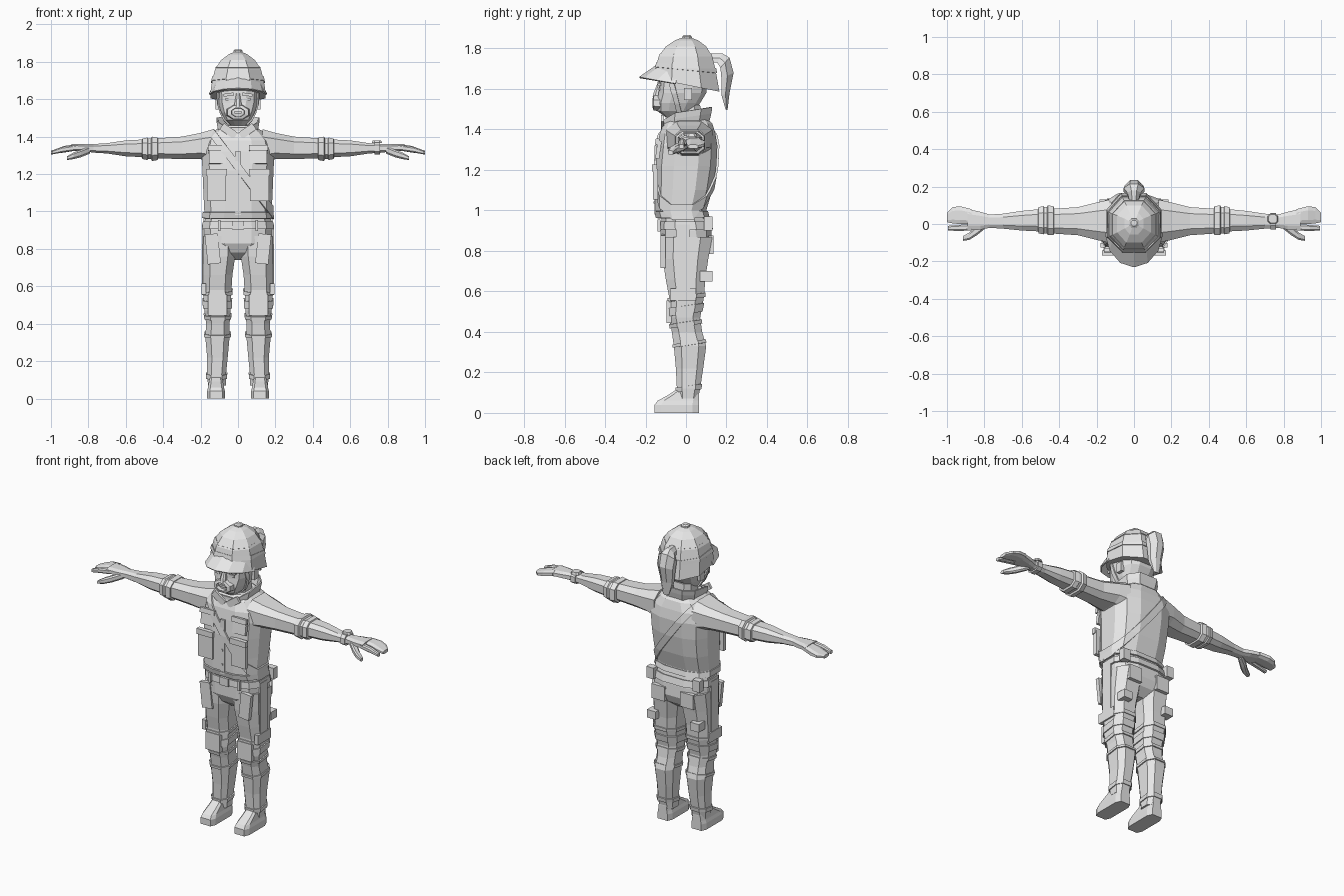
import bpy, bmesh, math
from mathutils import Vector, Matrix

if "Cube" in bpy.data.objects:
    bpy.data.objects.remove(bpy.data.objects["Cube"])

CM = 0.01
grey = bpy.data.materials.new("light_grey")
grey.use_nodes = True
grey.diffuse_color = (0.8, 0.8, 0.8, 1)
grey.node_tree.nodes["Principled BSDF"].inputs["Base Color"].default_value = grey.diffuse_color


def finish(name, bm, mirror=False, thick=0):
    """Turn a bmesh into an object, optionally thickened and mirrored."""
    bmesh.ops.recalc_face_normals(bm, faces=bm.faces)
    mesh = bpy.data.meshes.new(name)
    bm.to_mesh(mesh)
    bm.free()
    mesh.materials.append(grey)
    obj = bpy.data.objects.new(name, mesh)
    bpy.context.collection.objects.link(obj)
    if thick:
        solid = obj.modifiers.new("thickness", "SOLIDIFY")
        solid.thickness = thick * CM
        solid.offset = 1
    if mirror:
        obj.modifiers.new("mirror", "MIRROR")
    return obj


def loft(name, axis, rows, sides=8, power=0.7, mirror=False, caps=True, thick=0, shift=None):
    """Skin rounded-box sections; each row is station, low a, high a, low b, high b."""
    bm = bmesh.new()
    rings = []
    for t, a0, a1, b0, b1 in rows:
        ring = []
        for i in range(sides):
            ang = math.tau * (i + 0.5) / sides
            c, s = (math.copysign(abs(f / math.cos(math.pi / sides)) ** power, f)
                    for f in (math.cos(ang), math.sin(ang)))
            a = (a0 + a1) / 2 + c * (a1 - a0) / 2
            b = (b0 + b1) / 2 + s * (b1 - b0) / 2
            p = Vector((a, b, t) if axis == "z" else (t, a, b))
            if shift:
                p.z += shift(p)
            ring.append(bm.verts.new(p * CM))
        rings.append(ring)
    for lo, hi in zip(rings, rings[1:]):
        for i in range(sides):
            j = (i + 1) % sides
            bm.faces.new((lo[i], lo[j], hi[j], hi[i]))
    if caps:
        bm.faces.new(rings[0])
        bm.faces.new(rings[-1])
    return finish(name, bm, mirror, thick)


def body(rows):
    """Centred sections given as height, half width, front, back."""
    return [(z, -w, w, y0, y1) for z, w, y0, y1 in rows]


def band(name, source, point, normal, half, thick, mirror=False):
    """Strap that hugs a part, cut from its surface between two planes."""
    bm = bmesh.new()
    bm.from_mesh(source.data)
    normal = Vector(normal).normalized()
    for side in (1, -1):
        bmesh.ops.bisect_plane(bm, geom=bm.verts[:] + bm.edges[:] + bm.faces[:],
                               plane_co=(Vector(point) + normal * half * side) * CM,
                               plane_no=normal * side, clear_outer=True)
    return finish(name, bm, mirror, thick)


def box(name, centre, size, mirror=False, tilt=0, axis="Y"):
    bm = bmesh.new()
    place = (Matrix.Translation(Vector(centre) * CM) @ Matrix.Rotation(math.radians(tilt), 4, axis)
             @ Matrix.Diagonal((*(Vector(size) * CM), 1)))
    bmesh.ops.create_cube(bm, size=1, matrix=place)
    return finish(name, bm, mirror)


# Jacket
torso = loft("jacket", "z", body([
    (96, 18.5, -14, 11), (100, 18, -15, 10), (110, 18.5, -15, 13), (122, 19, -15, 15),
    (132, 19.5, -14, 15.5), (138, 18, -13, 14.5), (143, 13, -11, 13), (146, 8, -8, 10)]), sides=12)
band("jacket_hem", torso, (0, 0, 98), (0, 0, 1), 1.6, 0.8)
band("shoulder_strap", torso, (2, 0, 121), (41, 0, 31), 2, 1)
box("button_placket", (0, -15, 115), (3, 1, 34))
for z in (104, 113, 122):
    box("button", (0, -15.6, z), (1, 0.8, 1))
box("lower_pocket", (11.5, -15, 113), (10, 2.5, 15), mirror=True)
box("lower_pocket_flap", (11.5, -15.6, 121), (11, 2.6, 3.5), mirror=True)
box("chest_pocket", (11, -13.6, 130), (9, 2, 9), mirror=True, tilt=-8, axis="X")
box("chest_pocket_flap", (11, -14.1, 134), (10, 2, 3), mirror=True, tilt=-8, axis="X")
loft("collar", "z", body([(142, 10, -11, 11.5), (146, 11, -11, 12.5), (149, 11.5, -11, 13)]),
     caps=False, thick=0.8, shift=lambda p: p.y * 0.15 - (2.5 if p.y < -9 else 0))
for side in (1, -1):
    box("lapel", (side * 5, -11.6, 143), (9, 1.5, 4), tilt=side * -35)

# Arms with rolled cuffs
loft("sleeve", "x", [(13, -10, 13, 126, 144), (20, -8.5, 11.5, 128, 142), (30, -6, 9, 128, 140),
                     (45, -5, 8, 128.5, 139)], mirror=True)
loft("sleeve_cuff", "x", [(42.5, -4, 7, 129, 138), (43, -6, 9.5, 127.5, 139.5),
                          (46, -6, 10, 127, 140), (46.5, -5, 9, 128, 139), (48, -5, 9, 128, 139),
                          (48.5, -5.5, 9.5, 127.5, 139.5), (51, -5, 9, 128, 139),
                          (51.5, -3, 7, 129, 138)], mirror=True)
loft("forearm", "x", [(50, -4, 8, 129, 138.5), (60, -3.5, 7, 129.5, 138), (70, -2.5, 5.5, 131, 136.5),
                      (78, -2, 5, 131.5, 136)], mirror=True)
loft("watch_strap", "x", [(73, -3, 6, 130.5, 137), (76, -3, 6, 130.5, 137)])
loft("watch_face", "z", [(136.5, 71.5, 77, 0, 5.5), (138, 72, 76.5, 0.5, 5)])

# Hands
loft("palm", "x", [(77, -2, 5, 131.5, 136), (82, -3, 6.5, 132, 136), (89, -3.5, 8, 132.5, 136)],
     mirror=True)
loft("fingers", "x", [(87, 0, 8, 132.5, 136), (93, 0, 9.5, 131.5, 135), (97, 0.3, 9, 131, 133.5),
                      (100, 1, 6, 130.5, 132.5)], mirror=True)
loft("index_finger", "x", [(87, -3.5, 0, 132.5, 135.5), (94, -3.7, -0.5, 131.5, 134.5),
                           (99.5, -3.5, -1, 130.5, 132.5)], mirror=True)
loft("thumb", "x", [(79, -2, 2, 131, 135), (84, -6, -1, 129, 133), (88, -8.5, -4.5, 128, 131.5),
                    (91.5, -9, -6.5, 127.5, 129.5)], mirror=True)

# Trousers and belt
hips = loft("trouser_seat", "z", body([
    (74, 5, -5, 6), (78, 12, -10, 11), (83, 18, -12.5, 13), (90, 18.3, -12.5, 12.5),
    (98, 17.5, -12, 10.5)]), sides=12)
band("belt", hips, (0, 0, 92.5), (0, 0, 1), 2, 1)
box("belt_buckle", (0, -13.4, 92.5), (6, 1.5, 5))
box("belt_loop", (10, -13.3, 92.5), (1.5, 1.5, 6), mirror=True)
box("belt_pouch", (16, 11, 93.5), (5, 4, 7), mirror=True)
leg = loft("trouser_leg", "z", [
    (7, 6.5, 16, -4, 6), (12, 6.5, 16.5, -4.5, 7), (22, 5.5, 16.5, -5, 8.5), (33, 4.5, 17.5, -6, 10),
    (40, 4.5, 17, -7, 8), (47, 4, 18, -8.5, 7), (58, 3.5, 18.7, -8.5, 9), (66, 3, 18.7, -10, 9.5),
    (76, 1.5, 18.7, -11.5, 11), (87, 1, 18.5, -12, 13)], mirror=True)
for z, half in ((57, 1), (51, 2), (44, 1), (34, 0.8), (12, 1.2)):
    band("leg_fold", leg, (0, 0, z), (0, -0.15, 1), half, 0.7, mirror=True)
box("knee_pad", (11, -8.3, 50), (10, 2.5, 11), mirror=True)
box("side_stripe", (18.4, -1.5, 77), (1.6, 7, 32), mirror=True)
box("thigh_pocket", (18.3, -1.5, 58.5), (2.4, 13, 6), mirror=True)
box("hip_pocket", (13.5, -11.4, 80), (7, 2.5, 16), mirror=True, tilt=6)
box("rear_thigh_pouch", (15, 10, 67.5), (6, 6, 5), mirror=True)
box("rear_pocket", (10, 12.4, 83), (9, 2.5, 9), mirror=True)

# Shoes
loft("shoe", "z", [(0, 7, 16.5, -15.5, 6.5), (4, 7, 16.5, -15.5, 6.5), (6, 7.5, 16, -14, 6.5),
                   (9, 8, 15.5, -8.5, 6.5), (12, 8.5, 15, -4, 6)], power=0.4, mirror=True)

# Head and beard
head = loft("head", "z", body([
    (146, 4, -10, 0), (149, 7, -14, 4), (153, 9, -14.5, 7), (158, 10.5, -13.5, 10),
    (166, 11, -13, 11), (172, 9, -11, 9)]), sides=12)
loft("neck", "z", body([(140, 6.5, -6, 8), (152, 6.5, -5, 7)]))
loft("nose", "z", body([(156, 2, -16.5, -12), (158, 1.8, -16, -12), (163, 1, -14, -12)]), power=0.9)
box("ear", (11, 1, 157.5), (2, 4, 6), mirror=True)
box("brow", (5, -13.3, 162.5), (5.5, 1.8, 1.5), mirror=True, tilt=8)
box("eye", (5, -13.3, 160), (3.5, 0.8, 1.6), mirror=True)
bm = bmesh.new()
ring = []
for i in range(8):
    ang = math.tau * (i + 0.5) / 8
    c, s = math.cos(ang), math.sin(ang)
    ring.append([bm.verts.new(Vector((c * r, y, 153 + s * r * 0.65)) * CM)
                 for r, y in ((6.8, -12.5), (6, -16), (3.8, -16.5), (3.4, -13))])
for i in range(8):
    for k in range(4):
        a, b, m = ring[i], ring[(i + 1) % 8], (k + 1) % 4
        bm.faces.new((a[k], b[k], b[m], a[m]))
finish("circle_beard", bm)
box("lips", (0, -14.8, 153), (4, 1.2, 1.2))
band("chin_strap", head, (0, -5, 155), (0, 1, 0.25), 1.2, 0.8)

# Helmet with a sloping rim
helmet = loft("helmet", "z", body([
    (162, 14.8, -16, 16.5), (170, 13.8, -15, 14.5), (176, 12.3, -13.5, 13), (181, 9, -10, 10),
    (184, 5, -5.5, 6), (185.3, 2, -2, 2.5)]), power=0.9,
    shift=lambda p: p.y * -0.2 if p.z < 165 else 0)
band("helmet_band", helmet, (0, 0, 170.5), (0, 0.1, 1), 1.2, 0.5)
band("helmet_seam", helmet, (0, 0, 177), (0, 0, 1), 0.3, 0.3)
loft("helmet_knob", "z", body([(184, 2.5, -2, 3), (186, 2.3, -1.8, 2.8), (186.7, 1.5, -1, 2)]))

# Arched peak
bm = bmesh.new()
rows = []
for i in range(7):
    ang = math.radians(-84 + 28 * i)
    s, c = math.sin(ang), math.cos(ang)
    rows.append([bm.verts.new(Vector(p) * CM) for p in (
        (s * 13.5, -3 - c * 11.5, 165 + c * 6),
        (s * 15, -3 - c * 19.7, 162 + c * 3.3))])
for a, b in zip(rows, rows[1:]):
    bm.faces.new((a[0], b[0], b[1], a[1]))
finish("helmet_peak", bm, thick=0.8)

# Tail hanging behind the helmet
bm = bmesh.new()
sections = []
for w, y0, z0, y1, z1 in ((2.5, 12.5, 173, 12.5, 177.5), (3.5, 15.5, 173, 18, 177.5),
                          (5.5, 17, 170.5, 21.5, 175.5), (5, 17.5, 165, 23.5, 168),
                          (4, 17.5, 157, 21.5, 158), (2, 19.5, 150, 20.5, 149.5)):
    corners = ((-w, y0, z0), (w, y0, z0), (w, (y0 + y1) / 2, (z0 + z1) / 2),
               (w * 0.4, y1, z1), (-w * 0.4, y1, z1), (-w, (y0 + y1) / 2, (z0 + z1) / 2))
    sections.append([bm.verts.new(Vector(p) * CM) for p in corners])
for a, b in zip(sections, sections[1:]):
    for i in range(6):
        j = (i + 1) % 6
        bm.faces.new((a[i], a[j], b[j], b[i]))
bm.faces.new(sections[0])
bm.faces.new(sections[-1])
finish("hanging_tail", bm)
